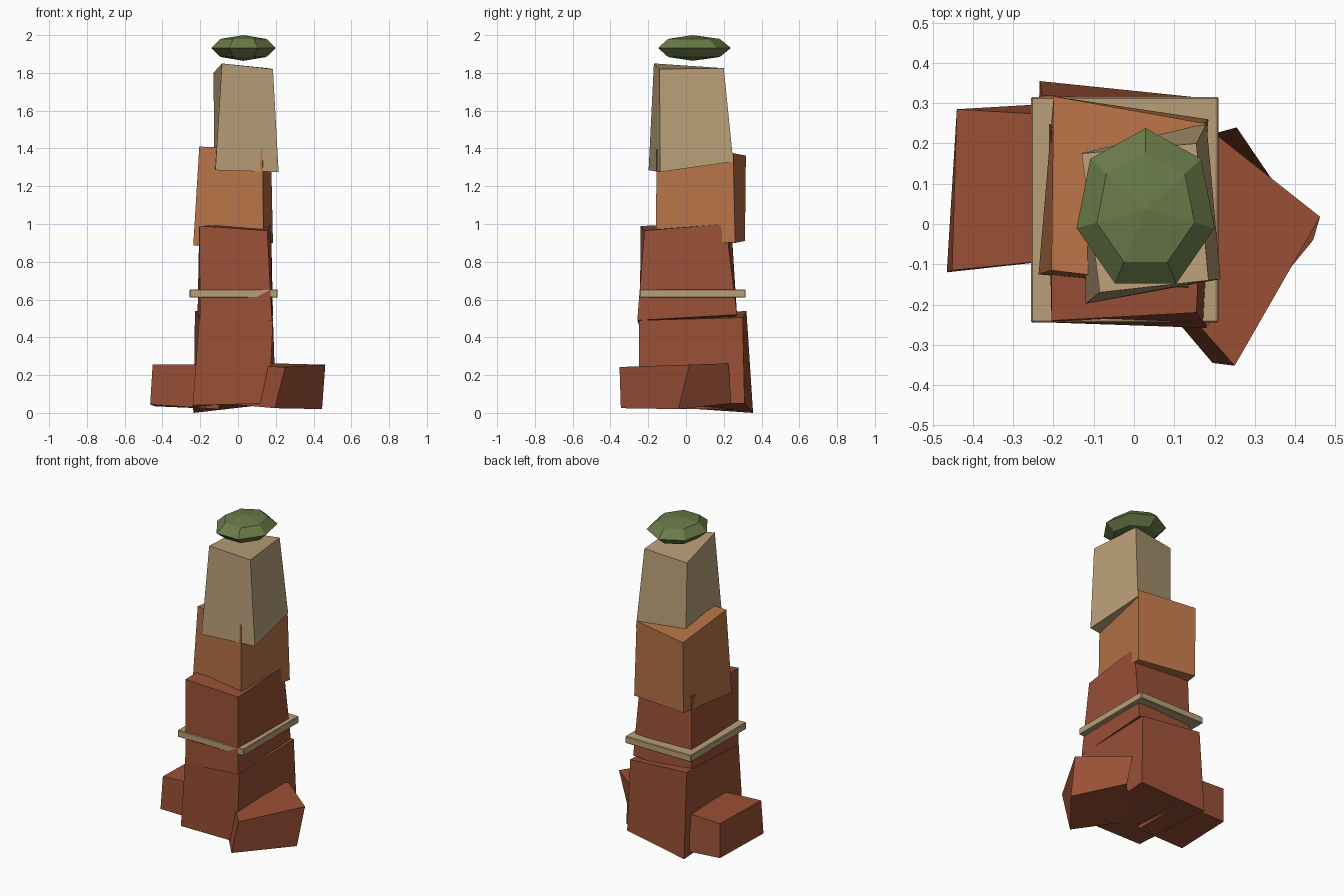
import bpy, bmesh


def material(name, hex_code):
    lin = []
    for i in (0, 2, 4):
        c = int(hex_code[i:i + 2], 16) / 255
        lin.append(c / 12.92 if c <= 0.04045 else ((c + 0.055) / 1.055) ** 2.4)
    m = bpy.data.materials.new(name)
    m.diffuse_color = (*lin, 1)
    return m


brick = material("brick_red", "9a5036")
orange = material("warm_orange", "b87347")
tan = material("sandy_tan", "b99f78")
green = material("moss_green", "6a7a48")


def finish(name, bm, mat):
    bmesh.ops.recalc_face_normals(bm, faces=bm.faces)
    me = bpy.data.meshes.new(name)
    bm.to_mesh(me)
    bm.free()
    me.materials.append(mat)
    ob = bpy.data.objects.new(name, me)
    bpy.context.collection.objects.link(ob)
    return ob


def block(name, mat, bottom, top):
    """Rough stone: four bottom and four top corners in matching order."""
    bm = bmesh.new()
    lo = [bm.verts.new(p) for p in bottom]
    hi = [bm.verts.new(p) for p in top]
    bm.faces.new(lo)
    bm.faces.new(hi)
    for i in range(4):
        j = (i + 1) % 4
        bm.faces.new((lo[i], lo[j], hi[j], hi[i]))
    return finish(name, bm, mat)


# Stacked stones; corners run front-left, front-right, back-right, back-left
block("base_stone", brick,
      [(-0.24, -0.235, 0.04), (0.165, -0.25, 0.05), (0.2, 0.31, 0.05), (-0.235, 0.355, 0)],
      [(-0.205, -0.24, 0.5), (0.185, -0.25, 0.49), (0.185, 0.3, 0.505), (-0.228, 0.32, 0.54)])
block("middle_stone", brick,
      [(-0.2, -0.245, 0.455), (0.18, -0.258, 0.49), (0.185, 0.27, 0.52), (-0.215, 0.25, 0.48)],
      [(-0.205, -0.24, 0.99), (0.155, -0.22, 0.965), (0.175, 0.21, 1.0), (-0.205, 0.24, 0.99)])
block("upper_stone", orange,
      [(-0.237, -0.125, 0.885), (0.135, -0.16, 0.93), (0.185, 0.26, 0.9), (-0.2, 0.312, 0.91)],
      [(-0.205, -0.115, 1.41), (0.13, -0.155, 1.395), (0.175, 0.25, 1.375), (-0.2, 0.317, 1.362)])
block("top_stone", tan,
      [(-0.12, -0.198, 1.285), (0.215, -0.137, 1.275), (0.18, 0.25, 1.33), (-0.125, 0.18, 1.34)],
      [(-0.085, -0.17, 1.85), (0.185, -0.14, 1.82), (0.155, 0.2, 1.825), (-0.13, 0.175, 1.8)])

# Rocks leaning against the base
block("left_rock", brick,
      [(-0.465, -0.12, 0.045), (-0.1, -0.08, 0.02), (-0.1, 0.305, 0.02), (-0.44, 0.285, 0.035)],
      [(-0.452, -0.115, 0.255), (-0.1, -0.08, 0.255), (-0.1, 0.265, 0.255), (-0.44, 0.285, 0.255)])
block("right_rock", brick,
      [(0.195, -0.345, 0.025), (0.445, -0.04, 0.02), (0.255, 0.24, 0.05), (-0.03, -0.08, 0.045)],
      [(0.25, -0.352, 0.243), (0.462, 0.018, 0.255), (0.2, 0.225, 0.262), (0, -0.07, 0.25)])

# Thin ledge around the middle stone
ledge = block("ledge_slab", tan,
              *[[(x, y, z) for x, y in ((-0.256, -0.245), (0.21, -0.245), (0.21, 0.316), (-0.256, 0.316))]
                for z in (0.61, 0.654)])
bev = ledge.modifiers.new("edge_chamfer", 'BEVEL')
bev.width = 0.004
bev.segments = 1

# Flattened faceted cap floating over the top stone
bm = bmesh.new()
bmesh.ops.create_uvsphere(bm, u_segments=7, v_segments=4, radius=1)
tip = max(bm.verts, key=lambda v: v.co.x)
if tip.co.x < 0.99:
    for v in bm.verts:
        v.co.x *= -1
bmesh.ops.scale(bm, vec=(0.176, 0.203, 0.068), verts=bm.verts)
bmesh.ops.translate(bm, vec=(0.029, 0.035, 1.932), verts=bm.verts)
finish("moss_cap", bm, green)
